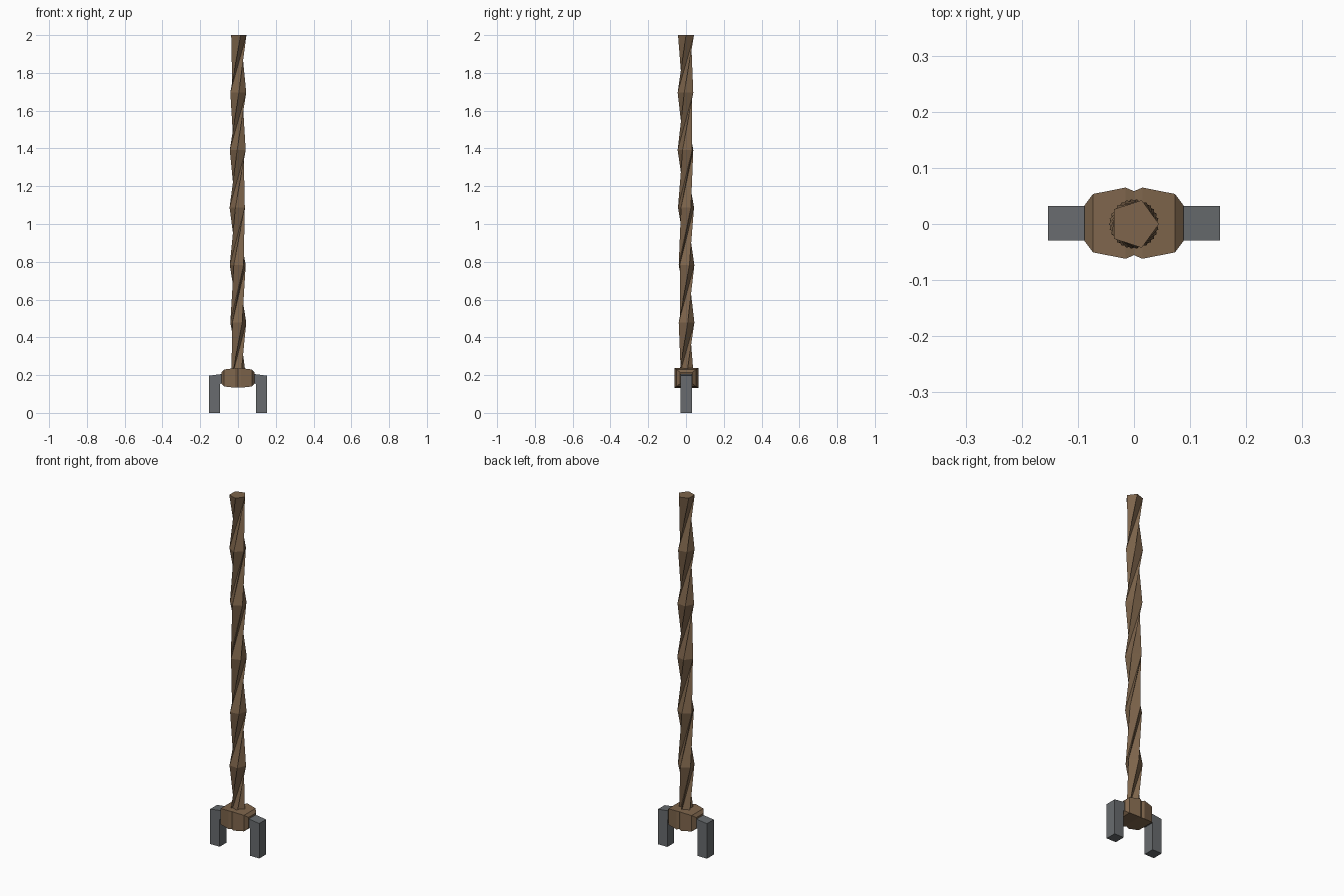
import bpy, bmesh, math

if "Cube" in bpy.data.objects:
    bpy.data.objects.remove(bpy.data.objects["Cube"])


def material(name, rgb):
    m = bpy.data.materials.new(name)
    m.diffuse_color = (*rgb, 1)
    m.use_nodes = True
    m.node_tree.nodes["Principled BSDF"].inputs["Base Color"].default_value = m.diffuse_color
    return m


WOOD = material("brown_wood", (0.21, 0.131, 0.072))
IRON = material("grey_iron", (0.138, 0.148, 0.156))


def make(name, bm, mat):
    bmesh.ops.recalc_face_normals(bm, faces=bm.faces)
    me = bpy.data.meshes.new(name)
    bm.to_mesh(me)
    bm.free()
    me.materials.append(mat)
    ob = bpy.data.objects.new(name, me)
    bpy.context.collection.objects.link(ob)
    return ob


# Shaft: pentagonal rings, each turned against the one below
SIDES, SEGS, R, TWIST = 5, 6, 0.0445, math.radians(84)
Z0, Z1 = 0.174, 2.0
bm = bmesh.new()
rings = []
for k in range(SEGS + 1):
    z = Z0 + (Z1 - Z0) * k / SEGS
    phase = TWIST * (k - SEGS)
    rings.append([bm.verts.new((R * math.cos(phase + j * math.tau / SIDES),
                                R * math.sin(phase + j * math.tau / SIDES), z))
                  for j in range(SIDES)])
for b, t in zip(rings, rings[1:]):
    for j in range(SIDES):
        n = (j + 1) % SIDES
        bm.faces.new((b[j], b[n], t[n]))
        bm.faces.new((b[j], t[n], t[j]))
bm.faces.new(rings[0][::-1])
bm.faces.new(rings[-1])
make("twisted_shaft", bm, WOOD)

# Head block: rectangular sections lofted along x, pinched in the middle
YC, ZC = 0.0015, 0.185
half = [(0.015, 0.0635, 0.052), (0.073, 0.052, 0.045), (0.088, 0.032, 0.03)]
sections = [(-x, y, z) for x, y, z in half[::-1]] + [(0, 0.057, 0.049)] + half
bm = bmesh.new()
loops = [[bm.verts.new((x, YC + sy * hy, ZC + sz * hz))
          for sy, sz in ((-1, -1), (1, -1), (1, 1), (-1, 1))]
         for x, hy, hz in sections]
for a, b in zip(loops, loops[1:]):
    for j in range(4):
        n = (j + 1) % 4
        bm.faces.new((a[j], a[n], b[n], b[j]))
bm.faces.new(loops[0][::-1])
bm.faces.new(loops[-1])
make("head_block", bm, WOOD)

# Prongs: bent bar profile extruded across y, one each side
profile = [(0.094, 0), (0.153, 0), (0.153, 0.197), (0.07, 0.208),
           (0.07, 0.157), (0.094, 0.154)]
for side, sx in (("left", -1), ("right", 1)):
    bm = bmesh.new()
    f = bm.faces.new([bm.verts.new((sx * x, YC - 0.0305, z)) for x, z in profile])
    ext = bmesh.ops.extrude_face_region(bm, geom=[f], use_keep_orig=True)
    bmesh.ops.translate(bm, vec=(0, 0.061, 0),
                        verts=[v for v in ext["geom"] if isinstance(v, bmesh.types.BMVert)])
    make(side + "_prong", bm, IRON)
